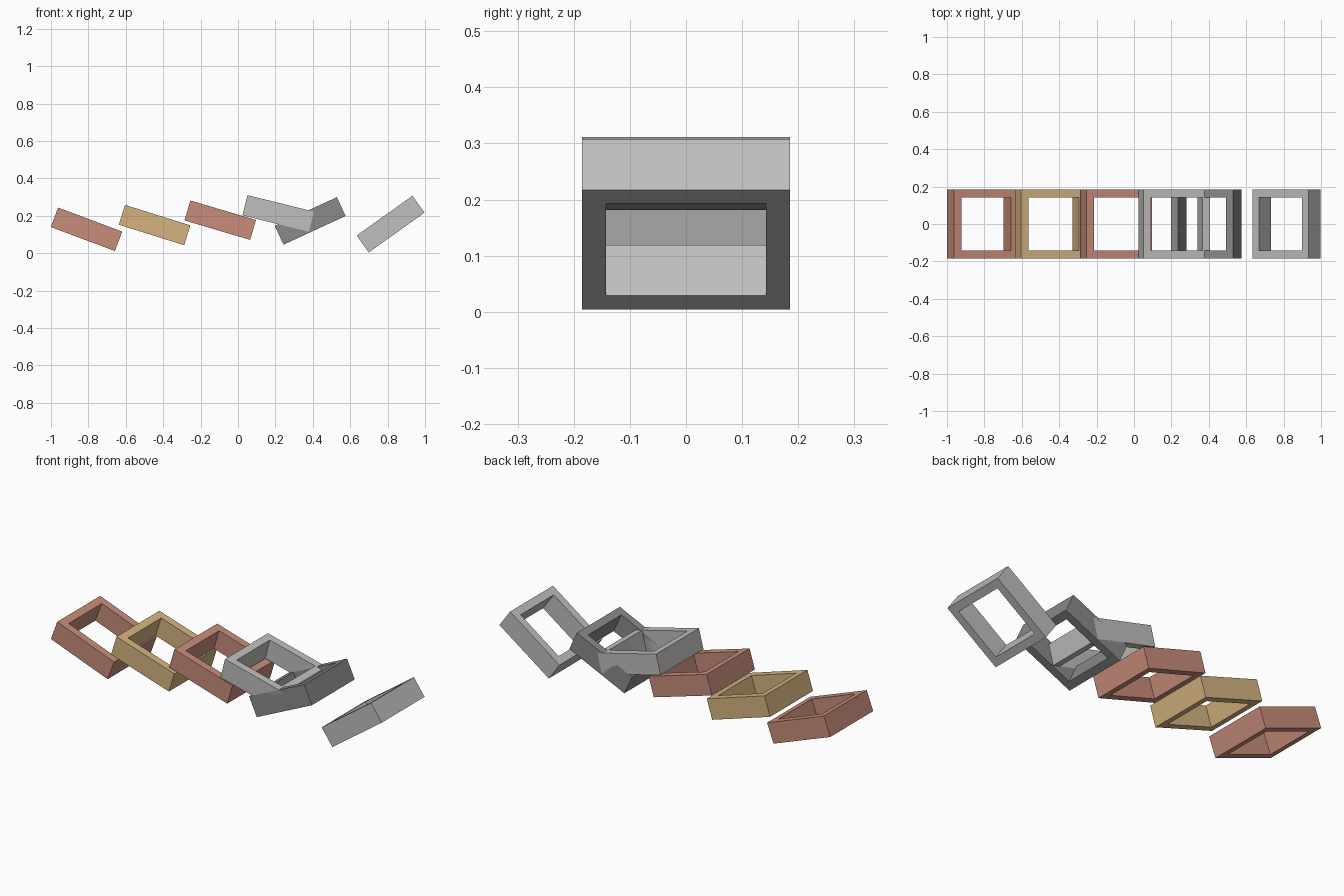
import bpy, bmesh, math

if "Cube" in bpy.data.objects:
    bpy.data.objects.remove(bpy.data.objects["Cube"])

LENGTH, WIDTH, HEIGHT, WALL = 0.366, 0.37, 0.111, 0.042


def material(name, color):
    m = bpy.data.materials.new(name)
    m.diffuse_color = (*color, 1)
    m.use_nodes = True
    m.node_tree.nodes["Principled BSDF"].inputs["Base Color"].default_value = m.diffuse_color
    return m


red = material("terracotta", (0.57, 0.265, 0.195))
gold = material("sand_gold", (0.66, 0.455, 0.215))
light = material("light_grey", (0.53, 0.52, 0.51))
dark = material("dark_grey", (0.255, 0.255, 0.26))


def frame(name, x, z, degrees, mat):
    """Open rectangular frame, tilted about the y axis."""
    bm = bmesh.new()
    rings = []
    for inset in (0, WALL):
        for h in (-HEIGHT / 2, HEIGHT / 2):
            a, b = LENGTH / 2 - inset, WIDTH / 2 - inset
            rings.append([bm.verts.new((sx * a, sy * b, h))
                          for sx, sy in ((-1, -1), (1, -1), (1, 1), (-1, 1))])
    # outer sides, top rim, inner sides, bottom rim
    for p, q in ((0, 1), (1, 3), (3, 2), (2, 0)):
        for i in range(4):
            j = (i + 1) % 4
            bm.faces.new((rings[p][i], rings[p][j], rings[q][j], rings[q][i]))
    bmesh.ops.recalc_face_normals(bm, faces=bm.faces)
    mesh = bpy.data.meshes.new(name)
    bm.to_mesh(mesh)
    bm.free()
    mesh.materials.append(mat)
    ob = bpy.data.objects.new(name, mesh)
    ob.location = (x, 0, z)
    ob.rotation_euler.y = -math.radians(degrees)
    bpy.context.collection.objects.link(ob)


# Row of tilted frames, left to right
frame("red_frame_left", -0.81, 0.128, -20.5, red)
frame("gold_frame", -0.446, 0.151, -17.4, gold)
frame("red_frame_middle", -0.095, 0.177, -16.5, red)
frame("light_frame_upper", 0.215, 0.213, -14, light)
frame("dark_frame_lower", 0.386, 0.173, 24.8, dark)
frame("light_frame_right", 0.816, 0.156, 35.5, light)
